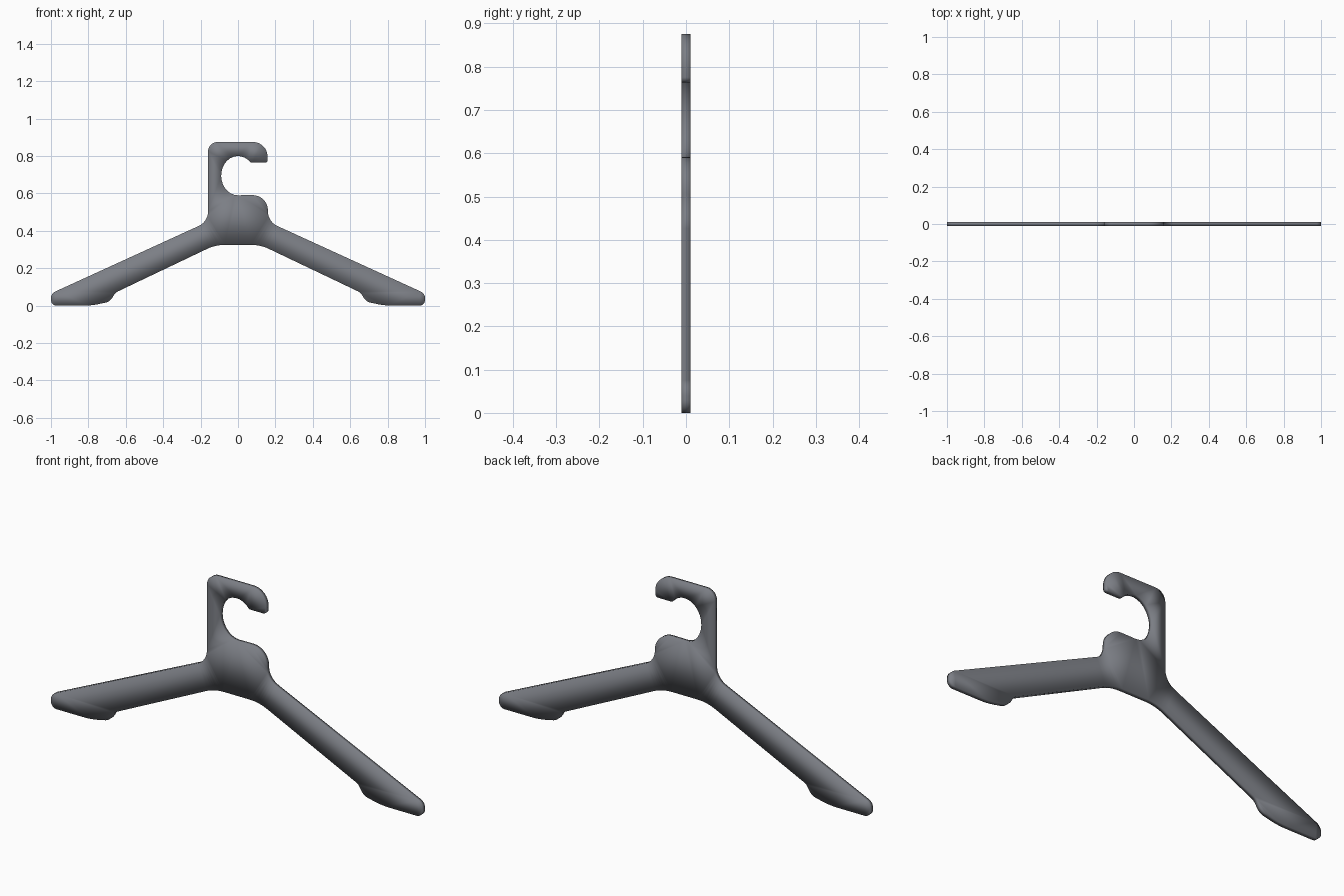
import bpy, bmesh, math
from mathutils import Vector

if "Cube" in bpy.data.objects:
    bpy.data.objects.remove(bpy.data.objects["Cube"])

HALF = 0.0105  # half thickness


def fillet(prev, corner, nxt, cut, steps=8):
    """Circular arc that starts and ends `cut` away from the corner."""
    c = Vector(corner)
    a = (Vector(prev) - c).normalized()
    b = (Vector(nxt) - c).normalized()
    w = math.sin(a.angle(b) / 2)
    p, q = c + a * cut, c + b * cut
    out = []
    for i in range(steps + 1):
        t = i / steps
        k0, k1, k2 = (1 - t) ** 2, 2 * t * (1 - t) * w, t * t
        out.append((p * k0 + c * k1 + q * k2) / (k0 + k1 + k2))
    return out


# right arm, from bottom centre out to the tip and back up: x, z, corner cut
arm = [(0.12, 0.325, 0.05), (0.655, 0.07, 0.015), (0.685, 0.021, 0.025),
       (0.785, 0.0, 0.04), (1.0, 0.0, 0.03), (1.0, 0.065, 0.025),
       (0.16, 0.449, 0.055)]

# shoulder to the right of the hook opening
corners = arm + [(0.16, 0.592, 0.083)]

# round hook opening, from its floor round to the lip
for i in range(19):
    a = math.radians(-90 - 228 * i / 18)
    corners.append((0.09 * math.cos(a), 0.695 + 0.105 * math.sin(a), 0))

# hook lip and outer top
corners += [(0.076, 0.764, 0), (0.157, 0.764, 0.012), (0.16, 0.875, 0.08),
            (-0.16, 0.875, 0.05)]

# mirrored left arm
corners += [(-x, z, c) for x, z, c in reversed(arm)]

outline = []
n = len(corners)
for i, (x, z, cut) in enumerate(corners):
    if cut:
        outline += fillet(corners[i - 1][:2], (x, z), corners[(i + 1) % n][:2], cut)
    else:
        outline.append(Vector((x, z)))

# extrude the outline into a thin plate
bm = bmesh.new()
face = bm.faces.new([bm.verts.new((p.x, -HALF, p.y)) for p in outline])
ext = bmesh.ops.extrude_face_region(bm, geom=[face], use_keep_orig=True)
moved = [v for v in ext["geom"] if isinstance(v, bmesh.types.BMVert)]
bmesh.ops.translate(bm, verts=moved, vec=(0, 2 * HALF, 0))
bmesh.ops.recalc_face_normals(bm, faces=bm.faces)
bmesh.ops.triangulate(bm, faces=[f for f in bm.faces if len(f.verts) > 4])
for f in bm.faces:
    f.smooth = True

mesh = bpy.data.meshes.new("coat_hanger")
bm.to_mesh(mesh)
bm.free()

# dark slate grey
mat = bpy.data.materials.new("dark_grey")
mat.diffuse_color = (0.2, 0.21, 0.235, 1)
mat.use_nodes = True
mat.node_tree.nodes["Principled BSDF"].inputs["Base Color"].default_value = mat.diffuse_color
mesh.materials.append(mat)
bpy.context.collection.objects.link(bpy.data.objects.new("coat_hanger", mesh))
